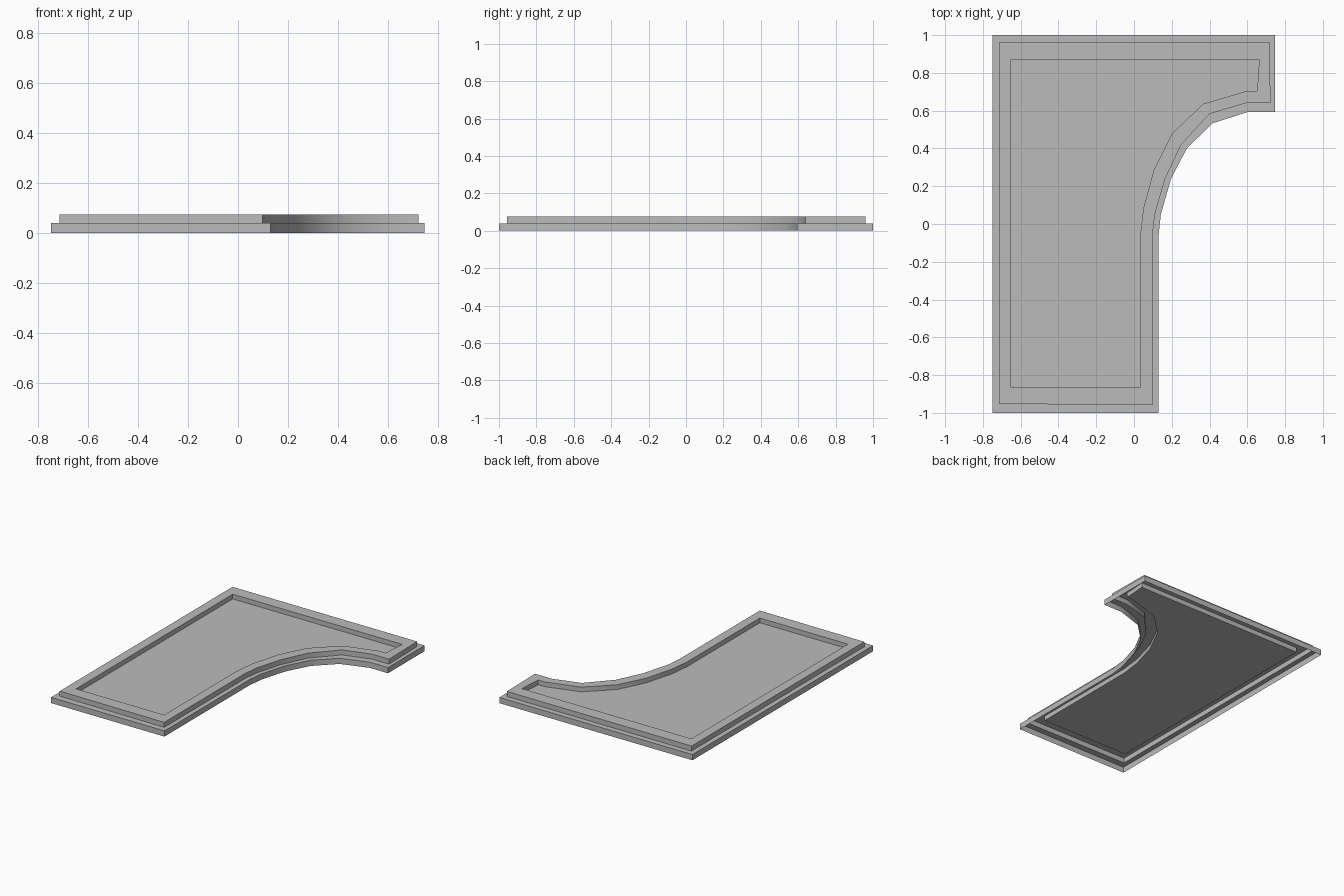
import bpy
import bmesh
from math import radians

cube = bpy.data.objects.get("Cube")
if cube:
    bpy.data.objects.remove(cube, do_unlink=True)

grey = bpy.data.materials.new("plain grey")
grey.use_nodes = True
colour = (0.5, 0.5, 0.5, 1)
grey.diffuse_color = colour
grey.node_tree.nodes["Principled BSDF"].inputs["Base Color"].default_value = colour

# Matching outlines: rim edge, raised border and recessed panel
rim = [(-.75, -1), (.13, -1), (.13, -.06), (.142, .05), (.196, .24), (.28, .4),
       (.415, .533), (.605, .594), (.747, .594), (.747, 1), (-.75, 1)]
border = [(-.715, -.953), (.098, -.957), (.098, -.06), (.11, .05), (.165, .24), (.25, .42),
          (.4, .583), (.593, .64), (.723, .64), (.717, .96), (-.715, .96)]
panel = [(-.65, -.865), (.033, -.865), (.033, -.06), (.05, .085), (.106, .29), (.2, .477),
         (.366, .636), (.6, .705), (.652, .705), (.663, .87), (-.65, .87)]

base, step, top, floor = 0, .04, .075, .042

# Stepped open-bottomed shell, lofted ring by ring
bm = bmesh.new()
rings = [[bm.verts.new((x, y, z)) for x, y in outline]
         for outline, z in ((rim, base), (rim, step), (border, step),
                            (border, top), (panel, top), (panel, floor))]
for low, high in zip(rings, rings[1:]):
    for i in range(len(low)):
        j = (i + 1) % len(low)
        bm.faces.new((low[i], low[j], high[j], high[i]))
bm.faces.new(rings[-1])

mesh = bpy.data.meshes.new("stepped_panel")
bm.to_mesh(mesh)
bm.free()
mesh.materials.append(grey)
shell = bpy.data.objects.new("stepped_panel", mesh)
bpy.context.collection.objects.link(shell)

# Smooth curve with crisp steps
bpy.ops.object.select_all(action='DESELECT')
shell.select_set(True)
bpy.context.view_layer.objects.active = shell
bpy.ops.object.shade_smooth_by_angle(angle=radians(35))
